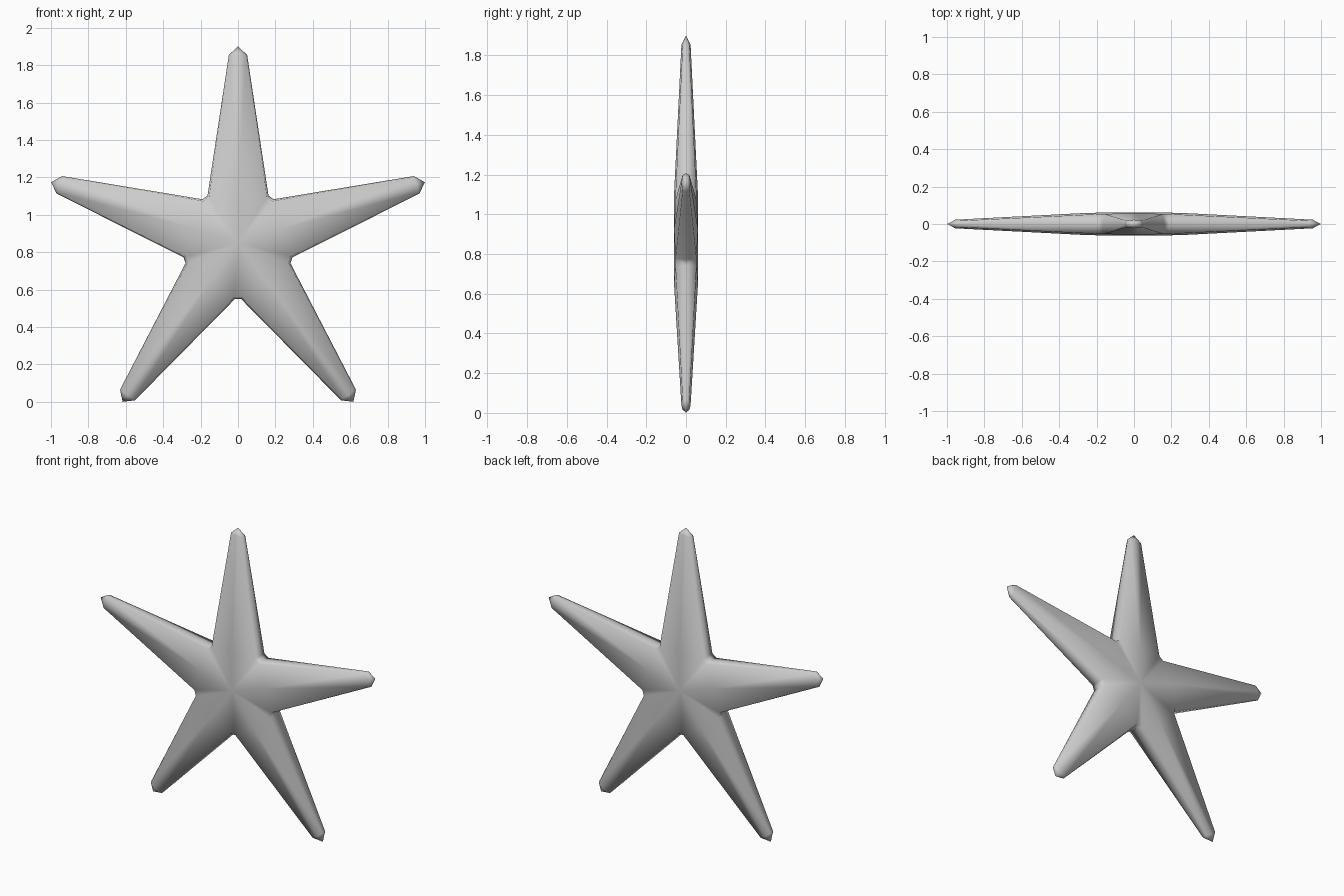
import bpy, bmesh, math

if "Cube" in bpy.data.objects:
    bpy.data.objects.remove(bpy.data.objects["Cube"])

CZ = 0.85            # height of the star's centre
ARMS = 5
TIP_R = 1.05

# Arm stations: distance from centre, half width, ridge depth, edge depth, edge inset
ROOT = (0.253, 0.163, 0.060, 0.053, 0.008)
END = (1.005, 0.049, 0.023, 0.017, 0.008)

bm = bmesh.new()


def point(k, along, across, y):
    """Vertex in the frame of arm k (arm 0 points straight up)."""
    t = 2 * math.pi * k / ARMS
    return bm.verts.new((along * math.sin(t) + across * math.cos(t), y,
                         CZ + along * math.cos(t) - across * math.sin(t)))


# Shared outline around the middle plane
mids, tips = [], []
for k in range(ARMS):
    mids.append({(n, s): point(k, st[0], s * st[1], 0)
                 for n, st in enumerate((ROOT, END)) for s in (-1, 1)})
    tips.append(point(k, TIP_R, 0, 0))

# Front and back shells
for side in (-1, 1):
    centre = bm.verts.new((0, side * 0.061, CZ))
    edges = []
    for k in range(ARMS):
        mid, tip = mids[k], tips[k]
        ridge = [point(k, st[0], 0, side * st[2]) for st in (ROOT, END)]
        edge = {(n, s): point(k, st[0] - st[4] * (0.5 if n else 1),
                              s * (st[1] - st[4]), side * st[3])
                for n, st in enumerate((ROOT, END)) for s in (-1, 1)}
        edges.append(edge)
        for s in (-1, 1):
            r, e = edge[0, s], edge[1, s]
            bm.faces.new((centre, r, ridge[0]))             # hub
            bm.faces.new((ridge[0], r, e, ridge[1]))        # arm face
            bm.faces.new((r, mid[0, s], mid[1, s], e))      # arm wall
            bm.faces.new((ridge[1], e, tip))                # pointed end
            bm.faces.new((e, mid[1, s], tip))
    # Blunt notches between neighbouring arms
    for k in range(ARMS):
        j = (k + 1) % ARMS
        a, b = edges[k][0, 1], edges[j][0, -1]
        bm.faces.new((centre, a, b))
        bm.faces.new((a, mids[k][0, 1], mids[j][0, -1], b))

bmesh.ops.recalc_face_normals(bm, faces=bm.faces[:])
for f in bm.faces:
    f.smooth = True

mesh = bpy.data.meshes.new("star")
bm.to_mesh(mesh)
bm.free()
star = bpy.data.objects.new("star", mesh)
bpy.context.collection.objects.link(star)
